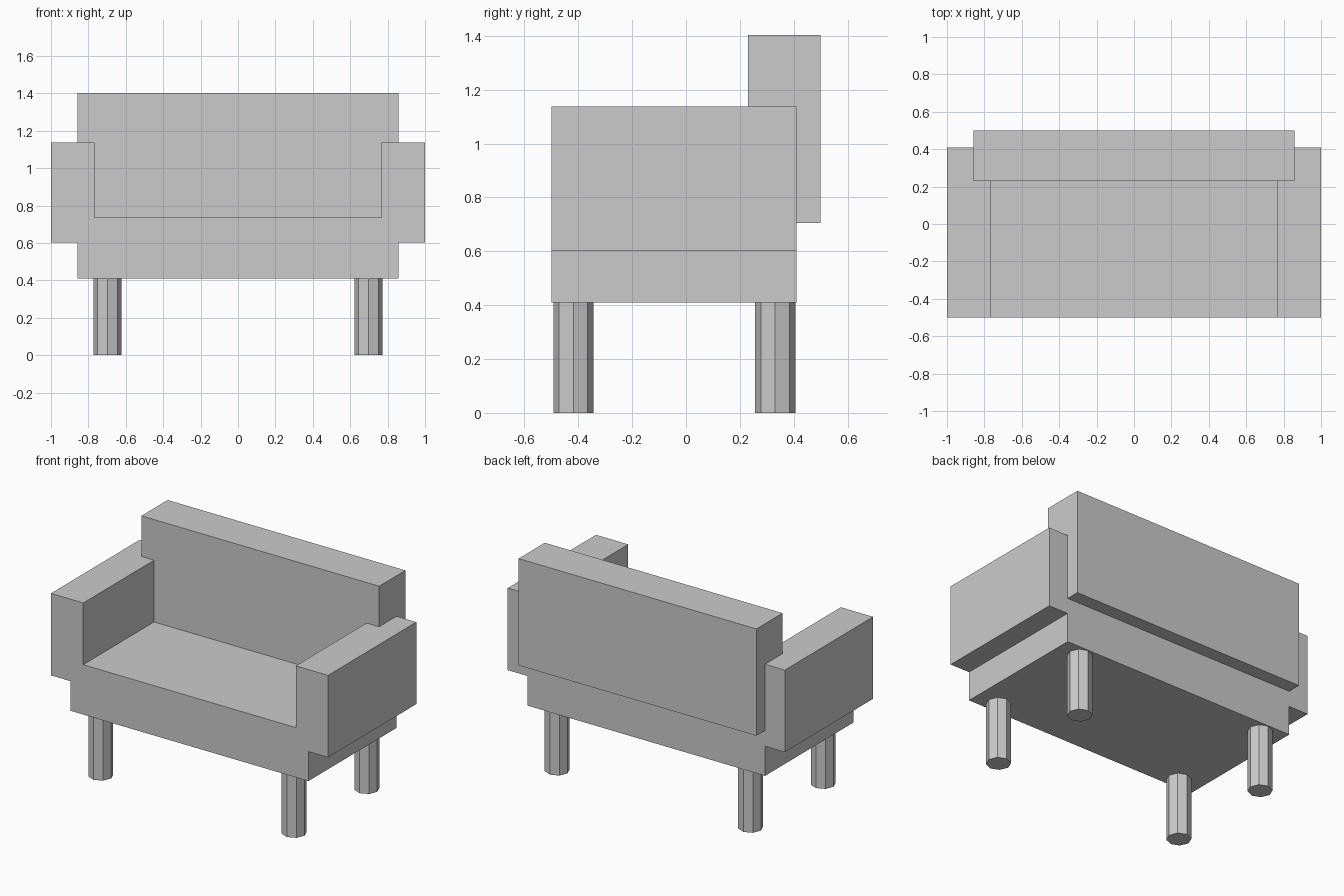
import bpy
import bmesh

if "Cube" in bpy.data.objects:
    bpy.data.objects.remove(bpy.data.objects["Cube"])


def new_object(name, bm):
    bmesh.ops.recalc_face_normals(bm, faces=bm.faces)
    mesh = bpy.data.meshes.new(name)
    bm.to_mesh(mesh)
    bm.free()
    obj = bpy.data.objects.new(name, mesh)
    bpy.context.collection.objects.link(obj)
    return obj


def extrude_profile(name, points, y0, y1):
    """Extrude an (x, z) outline from y0 to y1."""
    bm = bmesh.new()
    face = bm.faces.new([bm.verts.new((x, y0, z)) for x, z in points])
    ext = bmesh.ops.extrude_face_region(bm, geom=[face])
    moved = [g for g in ext["geom"] if isinstance(g, bmesh.types.BMVert)]
    bmesh.ops.translate(bm, verts=moved, vec=(0, y1 - y0, 0))
    return new_object(name, bm)


# Seat and armrests: one stepped outline, mirrored left to right
half = [(0.858, 0.41), (0.858, 0.603), (1.0, 0.603),
        (1.0, 1.138), (0.767, 1.138), (0.767, 0.735)]
outline = half + [(-x, z) for x, z in reversed(half)]
extrude_profile("seat_and_arms", outline, -0.5, 0.41)

# Backrest, set into the rear of the seat and arms
w, z0, z1 = 0.858, 0.706, 1.403
extrude_profile("backrest", [(-w, z0), (w, z0), (w, z1), (-w, z1)], 0.23, 0.5)

# Four octagonal legs
LEG_H = 0.41
for row, y in (("front", -0.418), ("rear", 0.331)):
    for side, x in (("left", -0.698), ("right", 0.698)):
        bpy.ops.mesh.primitive_cylinder_add(
            vertices=8, radius=0.075, depth=LEG_H, location=(x, y, LEG_H / 2))
        bpy.context.object.name = f"{row}_{side}_leg"
